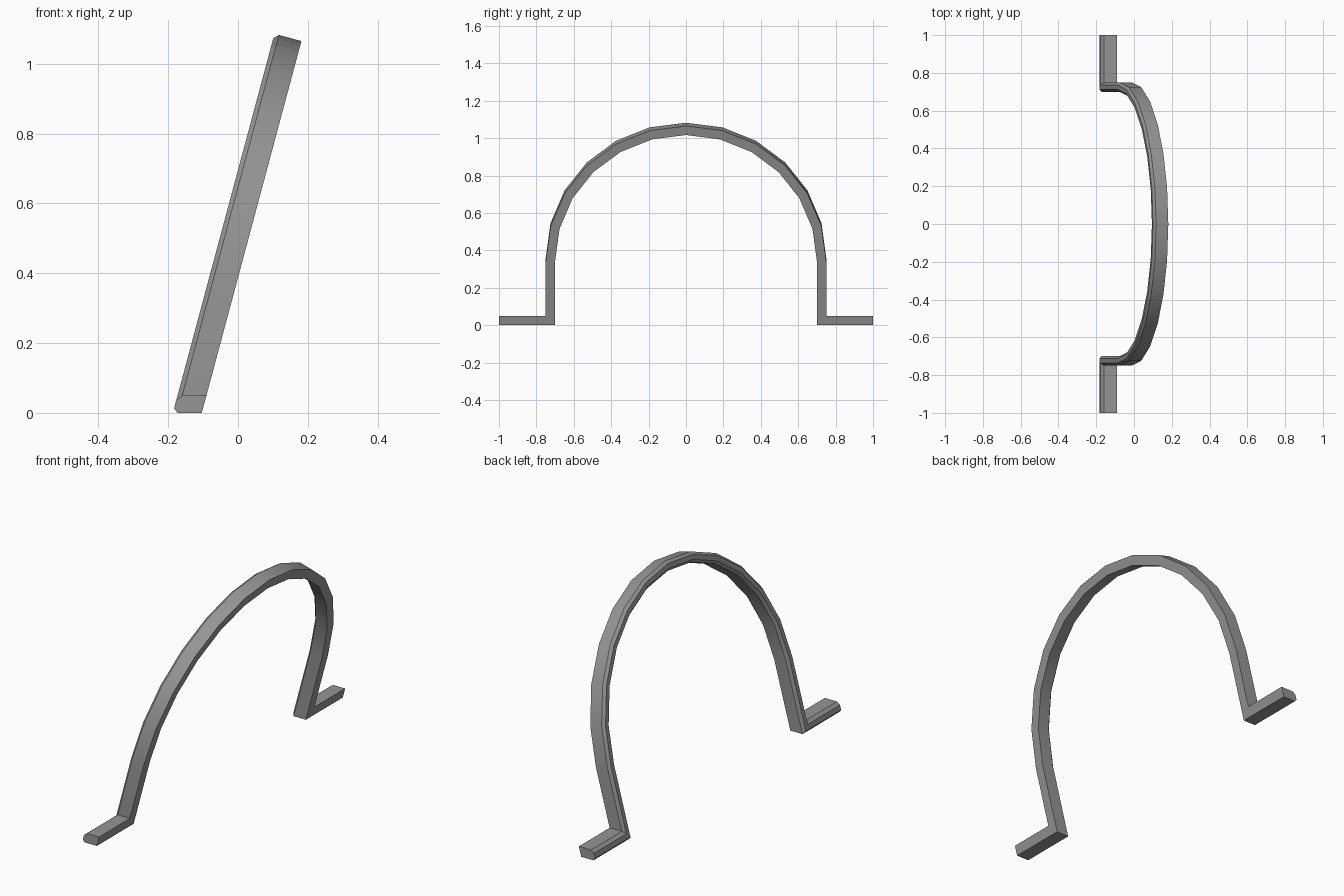
import bpy, bmesh, math

cube = bpy.data.objects.get("Cube")
if cube:
    bpy.data.objects.remove(cube, do_unlink=True)

TILT = math.radians(15)      # lean of the arch towards +x
WIDTH, THICK, BEVEL = 0.08, 0.05, 0.013
INNER = 0.70                 # inner radius of the arch
CENTRE = 0.374               # height of the arch centre along the lean
BASE_X = -0.1865
STEPS = 12

# Cross-section (across, outward), with both back edges bevelled
section = [(BEVEL, 0), (WIDTH, 0), (WIDTH, THICK), (BEVEL, THICK),
           (0, THICK - BEVEL), (0, BEVEL)]


def leaning(y, along, w):
    return (BASE_X + along * math.sin(TILT) + w * math.cos(TILT), y,
            along * math.cos(TILT) - w * math.sin(TILT))


def level(y, z, w):
    # point of the same leaning band at a level height
    return leaning(y, (z + w * math.sin(TILT)) / math.cos(TILT), w)


def arch_ring(angle):
    return [leaning(-(INNER + t) * math.cos(angle),
                    CENTRE + (INNER + t) * math.sin(angle), w) for w, t in section]


# Stations: foot end, mitred corner, arch, mitred corner, foot end
rings = [[level(-1, t, w) for w, t in section],
         [level(-INNER - t, t, w) for w, t in section]]
rings += [arch_ring(math.pi * i / STEPS) for i in range(STEPS + 1)]
rings += [[level(INNER + t, t, w) for w, t in section],
          [level(1, t, w) for w, t in section]]

bm = bmesh.new()
loops = [[bm.verts.new(p) for p in ring] for ring in rings]
n = len(section)
for a, b in zip(loops, loops[1:]):
    for i in range(n):
        j = (i + 1) % n
        bm.faces.new((a[i], a[j], b[j], b[i]))
bm.faces.new(loops[0])
bm.faces.new(loops[-1])
bmesh.ops.recalc_face_normals(bm, faces=bm.faces[:])

mesh = bpy.data.meshes.new("arched_handle")
bm.to_mesh(mesh)
bm.free()
handle = bpy.data.objects.new("arched_handle", mesh)
bpy.context.collection.objects.link(handle)

# Plain grey
grey = bpy.data.materials.new("mid_grey")
grey.use_nodes = True
colour = (0.3, 0.3, 0.3, 1)
grey.diffuse_color = colour
grey.node_tree.nodes["Principled BSDF"].inputs["Base Color"].default_value = colour
mesh.materials.append(grey)

bpy.ops.object.select_all(action="DESELECT")
handle.select_set(True)
bpy.context.view_layer.objects.active = handle
bpy.ops.object.shade_smooth_by_angle(angle=math.radians(30))
